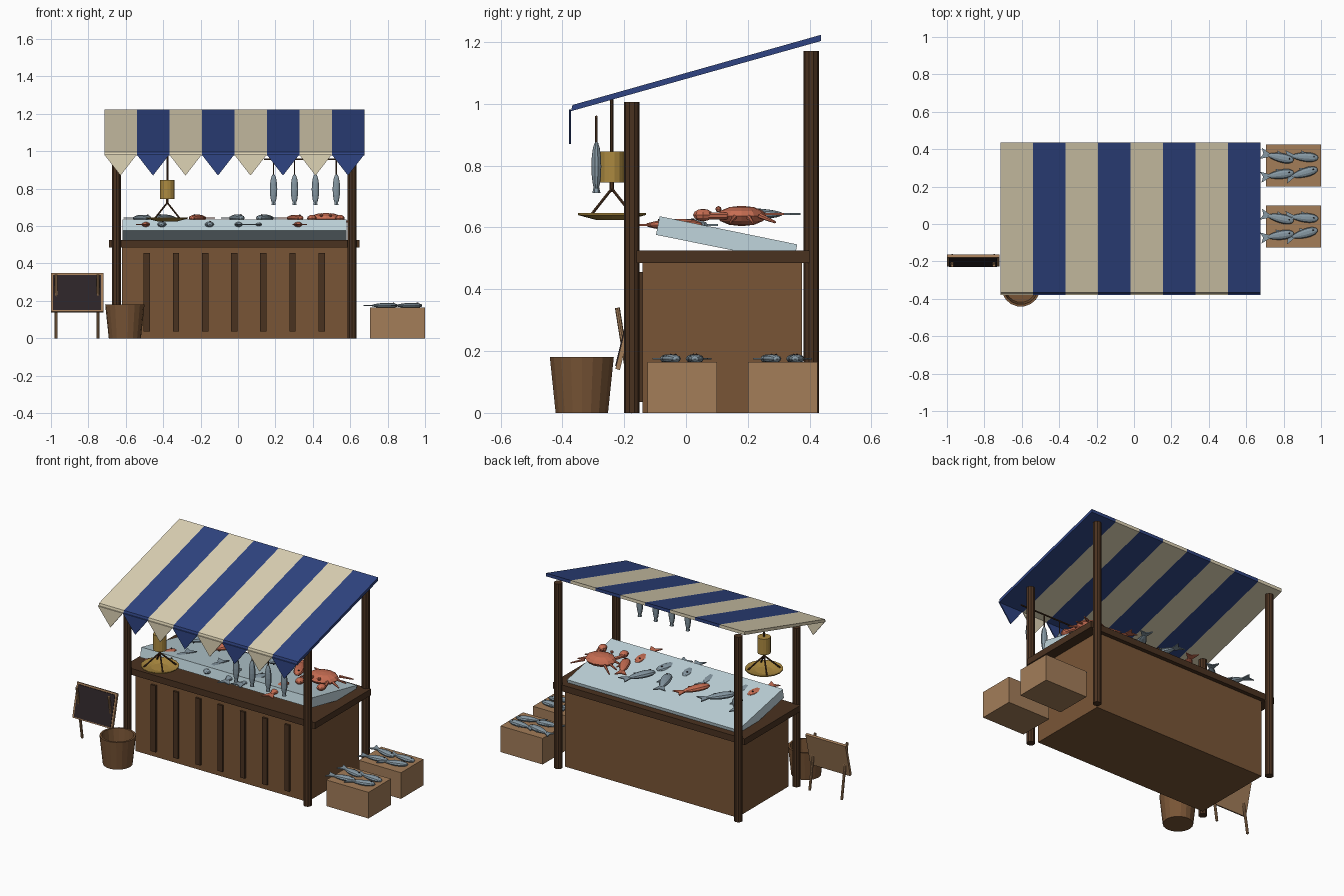
import bpy, bmesh, math
from mathutils import Matrix, Vector

if "Cube" in bpy.data.objects:
    bpy.data.objects.remove(bpy.data.objects["Cube"])


def mat(name, r, g, b):
    lin = lambda c: ((c / 255 + 0.055) / 1.055) ** 2.4 if c > 10 else c / 255 / 12.92
    m = bpy.data.materials.new(name)
    m.diffuse_color = (lin(r), lin(g), lin(b), 1)
    m.use_nodes = True
    m.node_tree.nodes["Principled BSDF"].inputs["Base Color"].default_value = m.diffuse_color
    return m


DARK = mat("dark_wood", 74, 50, 32)
WOOD = mat("brown_wood", 121, 85, 54)
CRATE = mat("pale_wood", 163, 125, 89)
CREAM = mat("cream_cloth", 222, 211, 181)
BLUE = mat("blue_cloth", 47, 68, 130)
ICE = mat("ice", 192, 213, 220)
GREY = mat("grey_fish_skin", 134, 152, 163)
RED = mat("red_shell", 200, 110, 83)
GOLD = mat("brass", 172, 138, 64)
BLACK = mat("black", 44, 36, 39)


def finish(name, bm, *mats, smooth=False):
    bmesh.ops.recalc_face_normals(bm, faces=bm.faces)
    me = bpy.data.meshes.new(name)
    bm.to_mesh(me)
    bm.free()
    ob = bpy.data.objects.new(name, me)
    bpy.context.collection.objects.link(ob)
    for m in mats:
        me.materials.append(m)
    if smooth:
        me.shade_smooth()
    return ob


def prism(name, pts, depth, axis, m):
    """Outline extruded between two depths along x (points are y,z) or y (points are x,z)."""
    bm = bmesh.new()
    co = (lambda p, d: (d, p[0], p[1])) if axis == 'x' else (lambda p, d: (p[0], d, p[1]))
    a, b = [[bm.verts.new(co(p, d)) for p in pts] for d in depth]
    bm.faces.new(a)
    bm.faces.new(b)
    for i in range(len(pts)):
        j = (i + 1) % len(pts)
        bm.faces.new((a[i], a[j], b[j], b[i]))
    return finish(name, bm, m)


def box(name, x0, x1, y0, y1, z0, z1, m):
    return prism(name, [(y0, z0), (y1, z0), (y1, z1), (y0, z1)], (x0, x1), 'x', m)


def add_rod(bm, p, q, r1, r2=None, n=10):
    p, q = Vector(p), Vector(q)
    rot = (q - p).to_track_quat('Z', 'Y').to_matrix().to_4x4()
    bmesh.ops.create_cone(bm, cap_ends=True, segments=n, radius1=r1,
                          radius2=r1 if r2 is None else r2, depth=(q - p).length,
                          matrix=Matrix.Translation((p + q) / 2) @ rot)


def rod(name, p, q, r, m, n=10):
    bm = bmesh.new()
    add_rod(bm, p, q, r, n=n)
    return finish(name, bm, m)


def add_ball(bm, loc, size, u=10, v=6):
    return bmesh.ops.create_uvsphere(bm, u_segments=u, v_segments=v, radius=1,
                                     matrix=Matrix.Translation(loc) @ Matrix.Diagonal((*size, 1)))['verts']


def lathe(name, prof, x, y, n, m):
    bm = bmesh.new()
    rings = [[bm.verts.new((x + r * math.cos(2 * math.pi * i / n),
                            y + r * math.sin(2 * math.pi * i / n), z)) for i in range(n)]
             for r, z in prof]
    for a, b in zip(rings, rings[1:]):
        for i in range(n):
            j = (i + 1) % n
            bm.faces.new((a[i], a[j], b[j], b[i]))
    bm.faces.new(rings[0])
    bm.faces.new(rings[-1])
    return finish(name, bm, m)


def fish(name, loc, yaw, length, m):
    """Fish lying on its side, head toward its local +x."""
    bm = bmesh.new()
    L = length
    # tapered body
    rot = Matrix.Rotation(math.pi / 2, 4, 'Y')
    bmesh.ops.create_uvsphere(bm, u_segments=10, v_segments=8, radius=1, matrix=rot)
    for v in bm.verts:
        t = v.co.x
        k = 1 + 0.25 * t
        v.co = (t * 0.36 * L + 0.12 * L, v.co.y * 0.125 * L * k, v.co.z * 0.075 * L * k)

    # flat tail and side fins
    def plate(pts):
        top, bot = [[bm.verts.new((x * L, y * L, z)) for x, y in pts] for z in (0.003, -0.003)]
        bm.faces.new(top)
        bm.faces.new(bot)
        for i in range(len(pts)):
            j = (i + 1) % len(pts)
            bm.faces.new((top[i], top[j], bot[j], bot[i]))
    plate([(-0.14, 0.03), (-0.42, 0.15), (-0.35, 0), (-0.42, -0.15), (-0.14, -0.03)])
    plate([(0.2, 0.1), (0.0, 0.17), (0.03, 0.08)])
    # eyes
    count = len(bm.faces)
    for s in (1, -1):
        add_ball(bm, (0.36 * L, 0.02 * L, s * 0.062 * L), (0.022 * L,) * 3, 6, 4)
    bm.faces.ensure_lookup_table()
    for f in bm.faces[count:]:
        f.material_index = 1
    ob = finish(name, bm, m, BLACK)
    ob.location = loc
    ob.rotation_euler.z = math.radians(yaw)
    return ob


# posts
for x, s in ((-0.65, "left"), (0.61, "right")):
    rod("front_post_" + s, (x, -0.175, 0), (x, -0.175, 1.005), 0.025, DARK)
    rod("back_post_" + s, (x, 0.405, 0), (x, 0.405, 1.17), 0.025, DARK)

# striped awning with pointed valance
W = 1.39 / 8
for i in range(8):
    x, m = -0.715 + i * W, BLUE if i % 2 else CREAM
    prism("awning_stripe", [(-0.372, 0.976), (0.437, 1.203), (0.437, 1.223), (-0.367, 0.996)],
          (x, x + W), 'x', m)
    prism("valance_flag", [(x, 0.982), (x + W, 0.982), (x + W / 2, 0.87)], (-0.379, -0.372), 'y', m)

# counter
box("counter_body", -0.62, 0.585, -0.14, 0.375, 0, 0.487, WOOD)
box("counter_top", -0.69, 0.65, -0.16, 0.40, 0.485, 0.525, DARK)
for i in range(7):
    x = -0.487 + i * 0.1557
    box("front_slat", x - 0.017, x + 0.017, -0.152, -0.138, 0.035, 0.455, DARK)
prism("ice_bed", [(-0.085, 0.636), (0.36, 0.545), (0.348, 0.486), (-0.097, 0.576)],
      (-0.617, 0.58), 'x', ICE)

# fish on the ice: x, y, yaw, length, colour
for x, y, yaw, L, m in ((-0.53, 0.25, -60, 0.24, GREY), (-0.37, 0.23, -125, 0.25, GREY),
                        (-0.20, 0.23, -115, 0.25, RED), (-0.02, 0.25, -70, 0.25, GREY),
                        (0.16, 0.26, -115, 0.25, GREY), (0.29, 0.21, -65, 0.24, RED)):
    fish("back_row_fish", (x, y, 0.643), yaw, L, m)
for x, y, yaw, L, m in ((-0.49, -0.07, 80, 0.25, RED), (-0.40, 0.0, -95, 0.24, GREY),
                        (-0.16, 0.0, -85, 0.24, GREY), (0.00, -0.07, 100, 0.25, GREY),
                        (0.12, -0.05, 75, 0.26, GREY), (0.32, -0.07, 95, 0.26, RED)):
    fish("front_row_fish", (x, y, 0.608), yaw, L, m)

# crab
bm = bmesh.new()
cx, cy, cz = 0.47, 0.18, 0.637
add_ball(bm, (cx, cy, cz), (0.095, 0.08, 0.033), 12, 6)
for s in (-1, 1):
    add_rod(bm, (cx + s * 0.06, cy - 0.04, cz), (cx + s * 0.085, cy - 0.11, cz), 0.011, n=6)
    add_ball(bm, (cx + s * 0.075, cy - 0.125, cz + 0.003), (0.026, 0.032, 0.02), 8, 6)
    add_ball(bm, (cx + s * 0.025, cy - 0.075, cz + 0.022), (0.01, 0.01, 0.01), 6, 4)
    for k in range(3):
        dy = -0.02 + k * 0.04
        add_rod(bm, (cx + s * 0.07, cy + dy, cz), (cx + s * 0.135, cy + dy * 1.8, cz - 0.02),
                0.009, 0.004, 6)
finish("crab", bm, RED)

# hanging fish on a rail
rod("hanging_rail", (0.14, -0.29, 0.957), (0.585, -0.29, 0.957), 0.005, DARK, 6)
for i in range(4):
    x = 0.19 + i * 0.112
    bm = bmesh.new()
    add_ball(bm, (x, -0.29, 0.797), (0.021, 0.016, 0.082), 10, 8)
    add_rod(bm, (x, -0.29, 0.735), (x, -0.29, 0.712), 0.008, 0.013, 6)
    finish("hanging_fish", bm, GREY)
    rod("hanging_string", (x, -0.29, 0.86), (x, -0.29, 0.96), 0.004, DARK, 6)

# hanging scale
sx, sy = -0.378, -0.24
rod("scale_cord", (sx, sy, 0.84), (sx, sy, 1.015), 0.006, DARK, 6)
rod("scale_drum", (sx, sy, 0.745), (sx, sy, 0.845), 0.039, GOLD, 14)
rod("scale_stem", (sx, sy, 0.715), (sx, sy, 0.75), 0.007, DARK, 6)
for k in range(4):
    a = math.pi / 4 + k * math.pi / 2
    rod("scale_arm", (sx, sy, 0.725),
        (sx + 0.095 * math.cos(a), sy + 0.095 * math.sin(a), 0.64), 0.005, DARK, 6)
lathe("scale_pan", [(0.05, 0.624), (0.11, 0.640), (0.11, 0.646), (0.05, 0.632)], sx, sy, 16, GOLD)

# bucket
lathe("bucket", [(0.086, 0), (0.105, 0.18), (0.093, 0.18), (0.082, 0.05)], -0.605, -0.337, 18, WOOD)

# chalkboard leaning on two crossed legs
prism("board_frame", [(-0.228, 0.143), (-0.214, 0.138), (-0.164, 0.345), (-0.178, 0.35)],
      (-1.0, -0.72), 'x', CRATE)
prism("board_panel", [(-0.2295, 0.151), (-0.223, 0.151), (-0.177, 0.339), (-0.184, 0.339)],
      (-0.988, -0.732), 'x', BLACK)
for x in (-0.972, -0.748):
    rod("board_leg", (x, -0.222, 0.34), (x, -0.168, 0.0), 0.008, CRATE, 8)

# crates of fish
for y0 in (-0.125, 0.2):
    box("fish_crate", 0.705, 1.0, y0, y0 + 0.225, 0, 0.165, CRATE)
    for dx, dy, yaw in ((0.075, 0.16, -12), (0.205, 0.16, -4), (0.075, 0.062, 8), (0.205, 0.068, 16)):
        fish("crate_fish", (0.685 + dx, y0 + dy, 0.175), yaw, 0.20, GREY)
